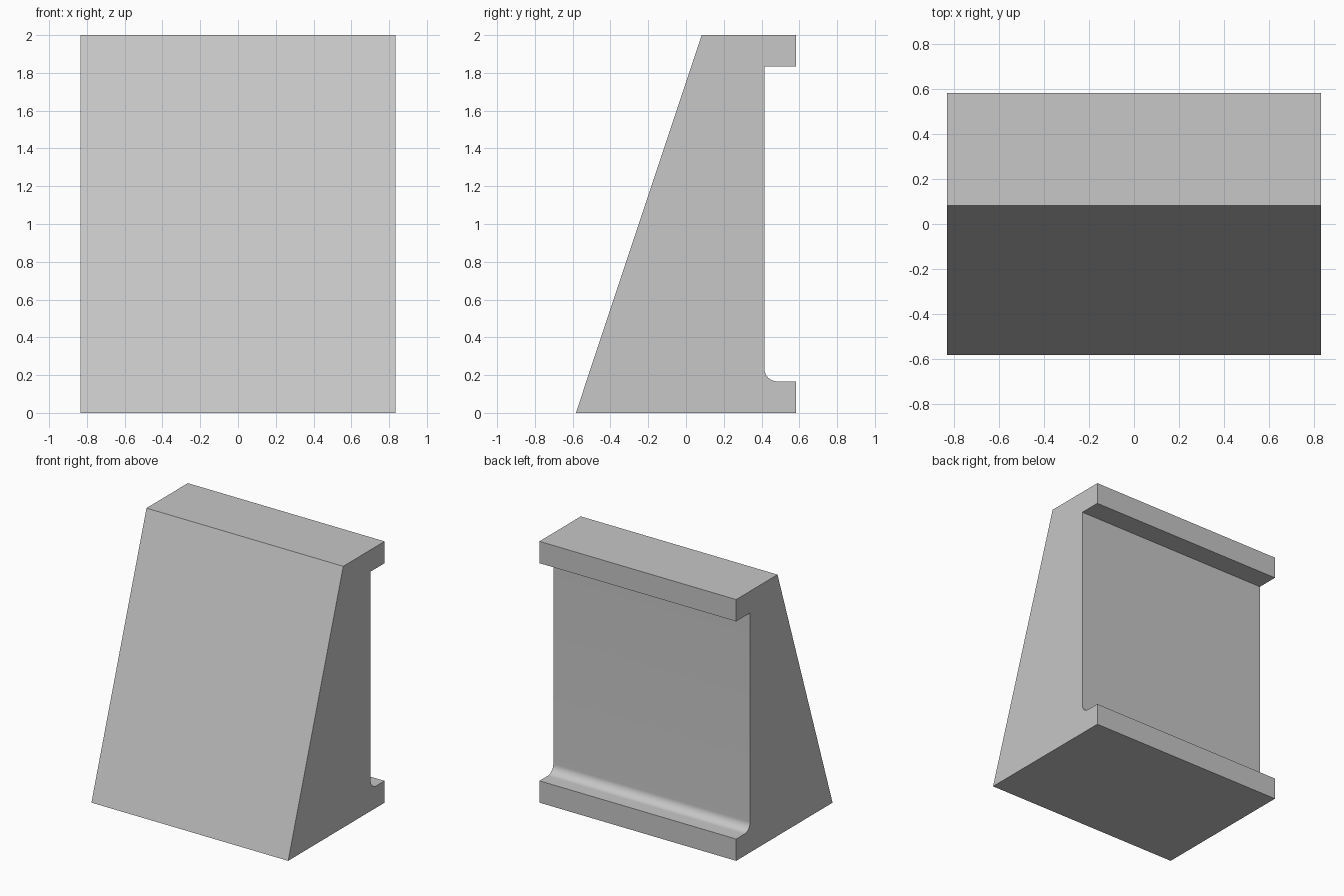
import bpy
import bmesh
from math import cos, sin, pi

cube = bpy.data.objects.get("Cube")
if cube:
    bpy.data.objects.remove(cube, do_unlink=True)

HALF_WIDTH = 0.833
BACK = 0.583       # back edge of the two lips
RECESS = 0.415     # back wall between the lips
LIP = 0.167        # lip thickness
FILLET = 0.067
STEPS = 12

# Plain grey material
grey = bpy.data.materials.new("light_grey")
grey.use_nodes = True
colour = (0.57, 0.57, 0.57, 1)
grey.diffuse_color = colour
grey.node_tree.nodes["Principled BSDF"].inputs["Base Color"].default_value = colour

# Side profile (y, z): sloped front, recessed back with a rounded lower corner
profile = [(-BACK, 0), (BACK, 0), (BACK, LIP)]
for i in range(STEPS + 1):
    a = -pi / 2 - pi / 2 * i / STEPS
    profile.append((RECESS + FILLET + FILLET * cos(a), LIP + FILLET + FILLET * sin(a)))
profile += [(RECESS, 2 - LIP), (BACK, 2 - LIP), (BACK, 2), (0.083, 2)]

# Extrude the profile across the width
bm = bmesh.new()
side = bm.faces.new([bm.verts.new((-HALF_WIDTH, y, z)) for y, z in profile])
result = bmesh.ops.extrude_face_region(bm, geom=[side], use_keep_orig=True)
moved = [g for g in result["geom"] if isinstance(g, bmesh.types.BMVert)]
bmesh.ops.translate(bm, verts=moved, vec=(2 * HALF_WIDTH, 0, 0))
bmesh.ops.recalc_face_normals(bm, faces=bm.faces)

mesh = bpy.data.meshes.new("wedge_block")
bm.to_mesh(mesh)
bm.free()
mesh.materials.append(grey)
block = bpy.data.objects.new("wedge_block", mesh)
bpy.context.collection.objects.link(block)

# Smooth fillet, sharp corners
bpy.ops.object.select_all(action="DESELECT")
block.select_set(True)
bpy.context.view_layer.objects.active = block
bpy.ops.object.shade_smooth_by_angle(angle=pi / 6)
